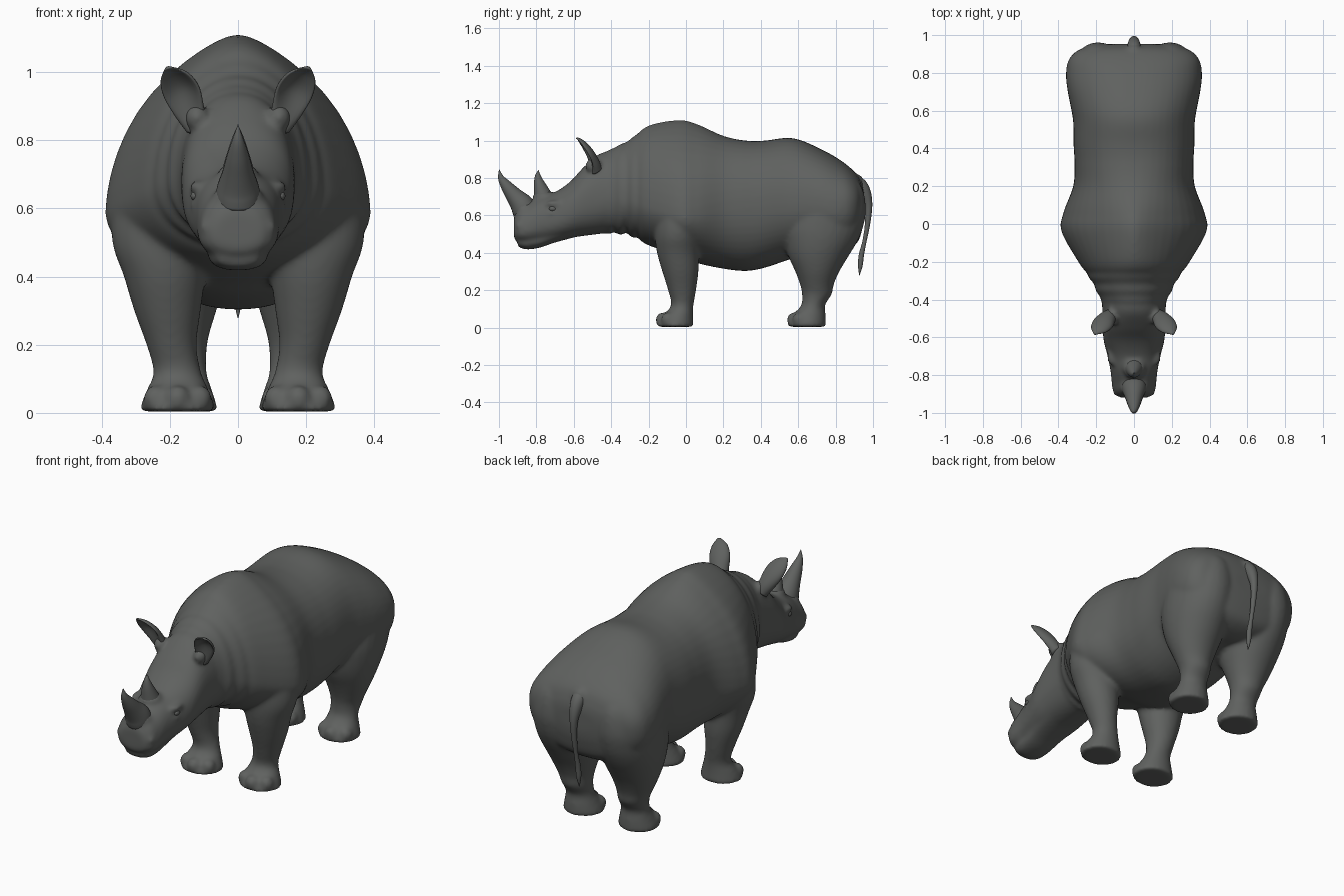
import bpy, bmesh, math
from mathutils import Vector, Matrix

grey = bpy.data.materials.new("dark grey hide")
grey.diffuse_color = (0.115, 0.12, 0.115, 1)
TAU = 2 * math.pi


def smooth_rows(rows, steps):
    """Catmull-Rom interpolation between rows of section values."""
    out = []
    for i in range(len(rows) - 1):
        p0, p1 = rows[max(i - 1, 0)], rows[i]
        p2, p3 = rows[i + 1], rows[min(i + 2, len(rows) - 1)]
        for s in range(steps):
            t = s / steps
            out.append([0.5 * (2 * b + (c - a) * t + (2 * a - 5 * b + 4 * c - d) * t * t
                               + (3 * b - a - 3 * c + d) * t ** 3)
                        for a, b, c, d in zip(p0, p1, p2, p3)])
    out.append(list(rows[-1]))
    return out


def loft(bm, rings):
    vs = [[bm.verts.new(p) for p in r] for r in rings]
    n = len(vs[0])
    faces = [bm.faces.new((a[i], a[(i + 1) % n], b[(i + 1) % n], b[i]))
             for a, b in zip(vs, vs[1:]) for i in range(n)]
    faces += [bm.faces.new(vs[0][::-1]), bm.faces.new(vs[-1])]
    bmesh.ops.recalc_face_normals(bm, faces=faces)


def body_ring(row, n=48):
    y, top, bot, w, mid, e = row
    ridge = math.exp(-((y + .03) / .2) ** 2)     # narrower back over the hump
    pts = []
    for i in range(n):
        c, s = math.cos(TAU * i / n), math.sin(TAU * i / n)
        p = 2 / (e - .1 * ridge) if s > 0 else 2 / e
        x = w * math.copysign(abs(c) ** p, c)
        if s > 0:
            x *= 1 - .28 * ridge * s ** 6
        h = (top - mid) if s > 0 else (mid - bot)
        pts.append(Vector((x, y, mid + h * math.copysign(abs(s) ** p, s))))
    return pts


def leg_ring(row, side, n=28):
    z, cx, cy, rx, ry = row
    return [Vector((side * (cx + rx * math.cos(TAU * i / n)), cy + ry * math.sin(TAU * i / n), z))
            for i in range(n)]


def blob(bm, loc, size):
    m = Matrix.Translation(loc) @ Matrix.Diagonal((*size, 1))
    bmesh.ops.create_uvsphere(bm, u_segments=20, v_segments=12, radius=1, matrix=m)


def finish(bm, name):
    for f in bm.faces:
        f.smooth = True
    me = bpy.data.meshes.new(name)
    bm.to_mesh(me)
    bm.free()
    me.materials.append(grey)
    ob = bpy.data.objects.new(name, me)
    bpy.context.collection.objects.link(ob)
    return ob


# y, top, bottom, half width, height of widest point, squareness
torso = [(-.44, .925, .53, .13, .70, 2.1), (-.40, .955, .505, .175, .70, 2.1),
         (-.30, 1.005, .495, .225, .68, 2.0), (-.20, 1.08, .44, .295, .64, 1.9),
         (-.04, 1.11, .385, .384, .59, 1.85), (.06, 1.088, .345, .374, .59, 1.9),
         (.20, 1.025, .315, .322, .62, 2.1), (.32, 1.0, .303, .315, .64, 2.2),
         (.42, 1.0, .32, .32, .65, 2.2), (.54, 1.015, .36, .322, .66, 2.15),
         (.62, 1.0, .385, .335, .66, 2.15), (.72, .955, .40, .354, .65, 2.2),
         (.80, .912, .40, .36, .64, 2.2), (.87, .862, .42, .345, .65, 2.25),
         (.92, .81, .46, .295, .66, 2.2), (.945, .75, .54, .20, .66, 2.2),
         (.953, .71, .60, .11, .66, 2.1)]
head = [(-.30, .96, .54, .17, .70, 2.1), (-.40, .945, .51, .17, .70, 2.1),
        (-.47, .925, .50, .167, .68, 2.2), (-.55, .855, .49, .166, .66, 2.3),
        (-.62, .78, .48, .16, .62, 2.3), (-.70, .725, .465, .14, .58, 2.3),
        (-.78, .70, .452, .124, .56, 2.3), (-.84, .67, .447, .118, .53, 2.2),
        (-.89, .645, .455, .108, .52, 2.2), (-.92, .595, .475, .072, .52, 2.2)]
jaw = [(-.58, .56, .487, .11, .53, 2.2), (-.70, .52, .455, .10, .50, 2.2),
       (-.78, .50, .428, .09, .47, 2.3), (-.85, .48, .418, .083, .46, 2.4),
       (-.90, .47, .432, .06, .455, 2.2)]
# z, centre x, centre y, x radius, y radius
front_leg = [(.78, .2, -.03, .06, .06), (.70, .215, -.03, .105, .10), (.62, .225, -.035, .14, .125),
             (.50, .222, -.045, .147, .122), (.40, .215, -.043, .12, .112),
             (.30, .207, -.03, .098, .097), (.20, .195, -.021, .074, .075), (.12, .178, -.02, .07, .06),
             (.07, .177, -.04, .09, .078), (.03, .177, -.055, .106, .095), (.004, .177, -.057, .11, .1)]
rear_leg = [(.86, .175, .75, .06, .08), (.76, .185, .765, .125, .17), (.64, .19, .757, .158, .205),
            (.54, .19, .735, .162, .213), (.46, .188, .722, .158, .194), (.38, .185, .708, .144, .16),
            (.30, .183, .702, .12, .118), (.23, .178, .70, .094, .09), (.18, .172, .70, .08, .08),
            (.12, .168, .68, .076, .064), (.07, .167, .66, .09, .087), (.03, .167, .648, .103, .1),
            (.004, .167, .646, .107, .102)]

# Hide: torso, head, jaw and legs fused into one smooth skin
bm = bmesh.new()
rows = smooth_rows(torso, 8)
for r in rows:                                   # wrinkles around the neck
    if -.43 < r[0] < -.24:
        k = 1 + .02 * math.sin((r[0] + .43) / .19 * 3 * TAU)
        r[3] *= k
        r[2] -= (k - 1) * .5
        r[1] += (k - 1) * .15
loft(bm, [body_ring(r) for r in rows])
for part in (head, jaw):
    loft(bm, [body_ring(r) for r in smooth_rows(part, 6)])
for side in (-1, 1):
    for leg in (front_leg, rear_leg):
        loft(bm, [leg_ring(r, side) for r in smooth_rows(leg, 5)])
        _, cx, cy, rx, ry = leg[-1]
        for a in (-55, 0, 55):                   # three toes per foot
            t = math.radians(a)
            blob(bm, (side * cx + rx * .7 * math.sin(t), cy - ry * .68 * math.cos(t), .042),
                 (.038, .038, .04))
    blob(bm, (side * .115, -.70, .662), (.028, .05, .02))       # brow
    blob(bm, (side * .116, -.71, .612), (.024, .04, .014))      # lower lid
    blob(bm, (side * .088, -.885, .545), (.026, .028, .022))    # nostril rim
    blob(bm, (side * .12, -.495, .865), (.036, .045, .04))      # ear root
blob(bm, (0, -.865, .635), (.075, .055, .04))                   # horn boss
blob(bm, (0, -.76, .70), (.06, .06, .035))                      # second horn boss
blob(bm, (0, .915, .77), (.045, .04, .05))                      # tail root
hide = finish(bm, "hide")
rm = hide.modifiers.new("fuse", 'REMESH')
rm.mode = 'VOXEL'
rm.voxel_size = .0105
rm.use_smooth_shade = True
sm = hide.modifiers.new("soften", 'SMOOTH')
sm.factor = .5
sm.iterations = 10


def tube(name, rows, steps=6, n=24):
    """Round tapering tube in the x = 0 plane from (y, z, radius) rows."""
    bm = bmesh.new()
    pts = smooth_rows(rows, steps)
    rings = []
    for i, (y, z, r) in enumerate(pts):
        a, b = pts[max(i - 1, 0)], pts[min(i + 1, len(pts) - 1)]
        d = Vector((0, b[0] - a[0], b[1] - a[1])).normalized()
        u = d.cross(Vector((1, 0, 0)))
        r = max(r, .001)
        rings.append([Vector((r * math.cos(TAU * k / n), y, z)) + u * r * math.sin(TAU * k / n)
                      for k in range(n)])
    loft(bm, rings)
    return finish(bm, name)


# Horns and tail
tube("front_horn", [(-.86, .625, .068), (-.88, .66, .062), (-.918, .705, .046),
                    (-.958, .755, .032), (-.988, .80, .017), (-.999, .845, .001)])
tube("rear_horn", [(-.755, .67, .06), (-.77, .72, .045), (-.786, .775, .028),
                   (-.792, .815, .014), (-.788, .842, .001)])
tube("tail", [(.89, .785, .025), (.928, .765, .036), (.958, .72, .031), (.976, .65, .02),
              (.970, .55, .014), (.954, .46, .011), (.938, .39, .014), (.932, .33, .012),
              (.927, .278, .001)])

# Ears: leaf shapes with a hollow front
for side, label in ((-1, "left"), (1, "right")):
    bm = bmesh.new()
    # x, y, z, half width, thickness, hollow depth
    rows = smooth_rows([(.122, -.48, .84, .034, .032, 0), (.142, -.50, .885, .046, .036, .022),
                        (.165, -.53, .94, .056, .032, .036), (.188, -.56, .985, .043, .022, .024),
                        (.207, -.582, 1.013, .008, .006, 0)], 5)
    axis = Vector((.087, -.1, .17)).normalized()
    wide = Vector((.88, .28, -.30))
    wide = (wide - axis * wide.dot(axis)).normalized()
    front = axis.cross(wide)
    if front.y > 0:
        front = -front
    rings = []
    for x, y, z, w, t, h in rows:
        ring = []
        for k in range(24):
            c, s = math.cos(TAU * k / 24), math.sin(TAU * k / 24)
            depth = t * s - (h * 1.35 * s * s if s > 0 else 0)
            p = Vector((x, y, z)) + wide * w * c + front * depth
            ring.append(Vector((p.x * side, p.y, p.z)))
        rings.append(ring)
    loft(bm, rings)
    finish(bm, label + "_ear")

    # Eyes
    bm = bmesh.new()
    blob(bm, (side * .126, -.712, .636), (.013, .02, .014))
    finish(bm, label + "_eye")
